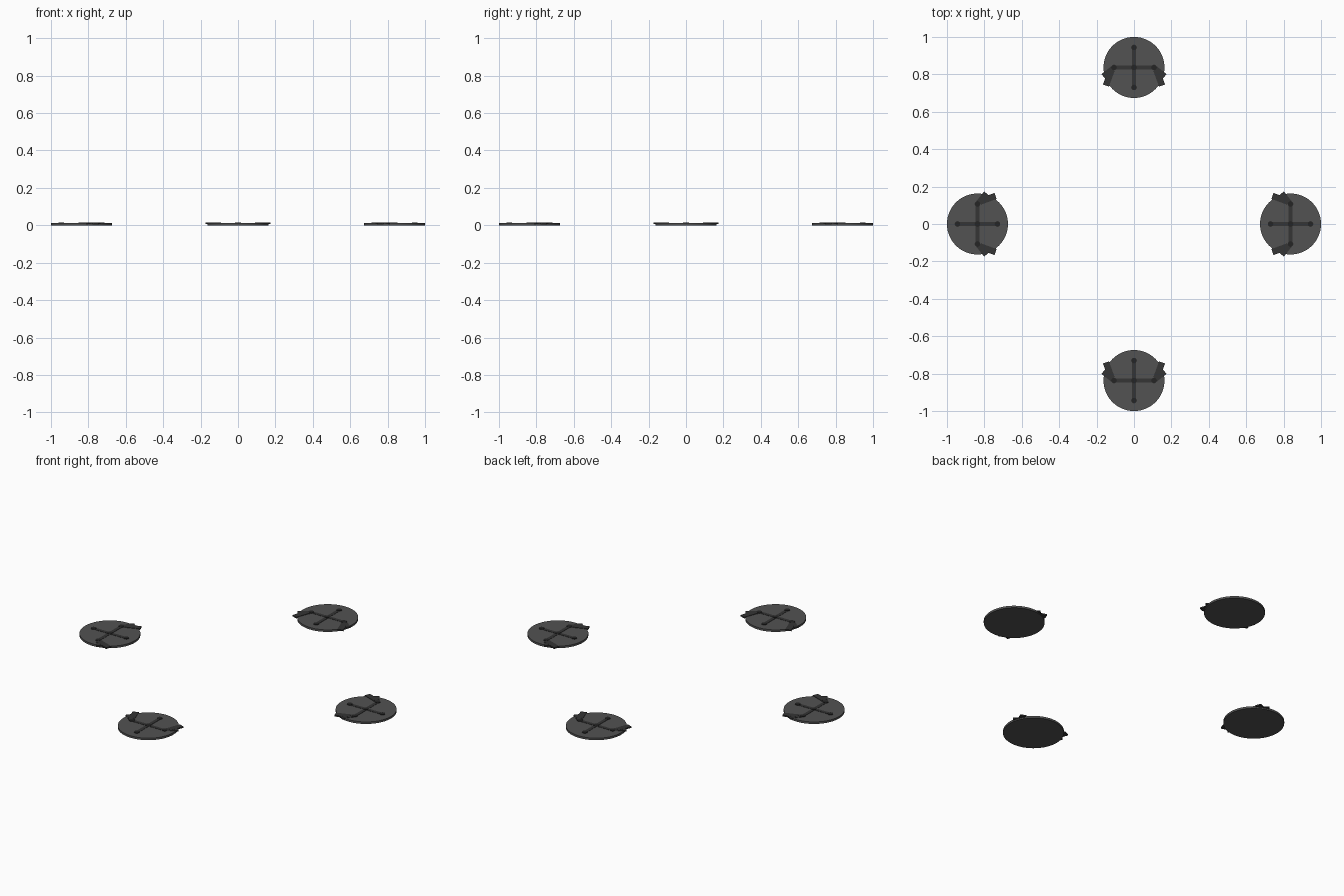
import bpy, math
from mathutils import Matrix, Vector

if "Cube" in bpy.data.objects:
    bpy.data.objects.remove(bpy.data.objects["Cube"])

R, C, TOP = 0.163, 0.837, 0.012   # pad radius, distance from centre, pad thickness
ARM = 0.107                       # cross arm length

def material(name, v):
    m = bpy.data.materials.new(name)
    m.diffuse_color = (v, v, v, 1)
    m.use_nodes = True
    m.node_tree.nodes["Principled BSDF"].inputs["Base Color"].default_value = m.diffuse_color
    return m

pad_mat = material("pad_grey", 0.085)
bar_mat = material("bar_dark", 0.035)
stud_mat = material("stud_dark", 0.018)

def finish(name, mat, frame):
    o = bpy.context.object
    o.name = name
    o.data.materials.append(mat)
    o.matrix_world = frame @ o.matrix_basis
    return o

def disc(name, x, y, r, z0, z1, n, mat, frame):
    bpy.ops.mesh.primitive_cylinder_add(vertices=n, radius=r, depth=z1 - z0,
                                        location=(x, y, (z0 + z1) / 2))
    bpy.ops.object.shade_smooth_by_angle()
    return finish(name, mat, frame)

def bar(name, a, b, w, z0, z1, mat, frame):
    a, b = Vector(a), Vector(b)
    d, mid = b - a, (a + b) / 2
    bpy.ops.mesh.primitive_cube_add(size=1, location=(mid.x, mid.y, (z0 + z1) / 2),
                                    rotation=(0, 0, math.atan2(d.y, d.x)))
    bpy.context.object.scale = (d.length, w, z1 - z0)
    return finish(name, mat, frame)

for i in range(4):
    # local frame: +y points away from the model centre
    f = Matrix.Rotation(i * math.pi / 2, 4, 'Z') @ Matrix.Translation((0, C, 0))
    # round pad
    disc("pad", 0, 0, R, 0, TOP, 64, pad_mat, f)
    # cross bars
    bar("cross_bar", (-ARM, 0), (ARM, 0), 0.02, TOP - 0.004, TOP + 0.0015, bar_mat, f)
    bar("cross_bar", (0, -ARM), (0, ARM), 0.02, TOP - 0.004, TOP + 0.0015, bar_mat, f)
    # studs at the centre and arm ends
    for x, y in ((0, 0), (ARM, 0), (-ARM, 0), (0, ARM), (0, -ARM)):
        disc("stud", x, y, 0.015, TOP - 0.004, TOP + 0.003, 16, stud_mat, f)
    # pairs of clips reaching over the rim on the inner side
    for s in (1, -1):
        bar("outer_clip", (s * 0.112, -0.008), (s * 0.163, -0.049), 0.034,
            TOP - 0.005, TOP + 0.002, bar_mat, f)
        bar("inner_clip", (s * 0.122, -0.02), (s * 0.150, -0.097), 0.034,
            TOP - 0.005, TOP + 0.0025, bar_mat, f)
